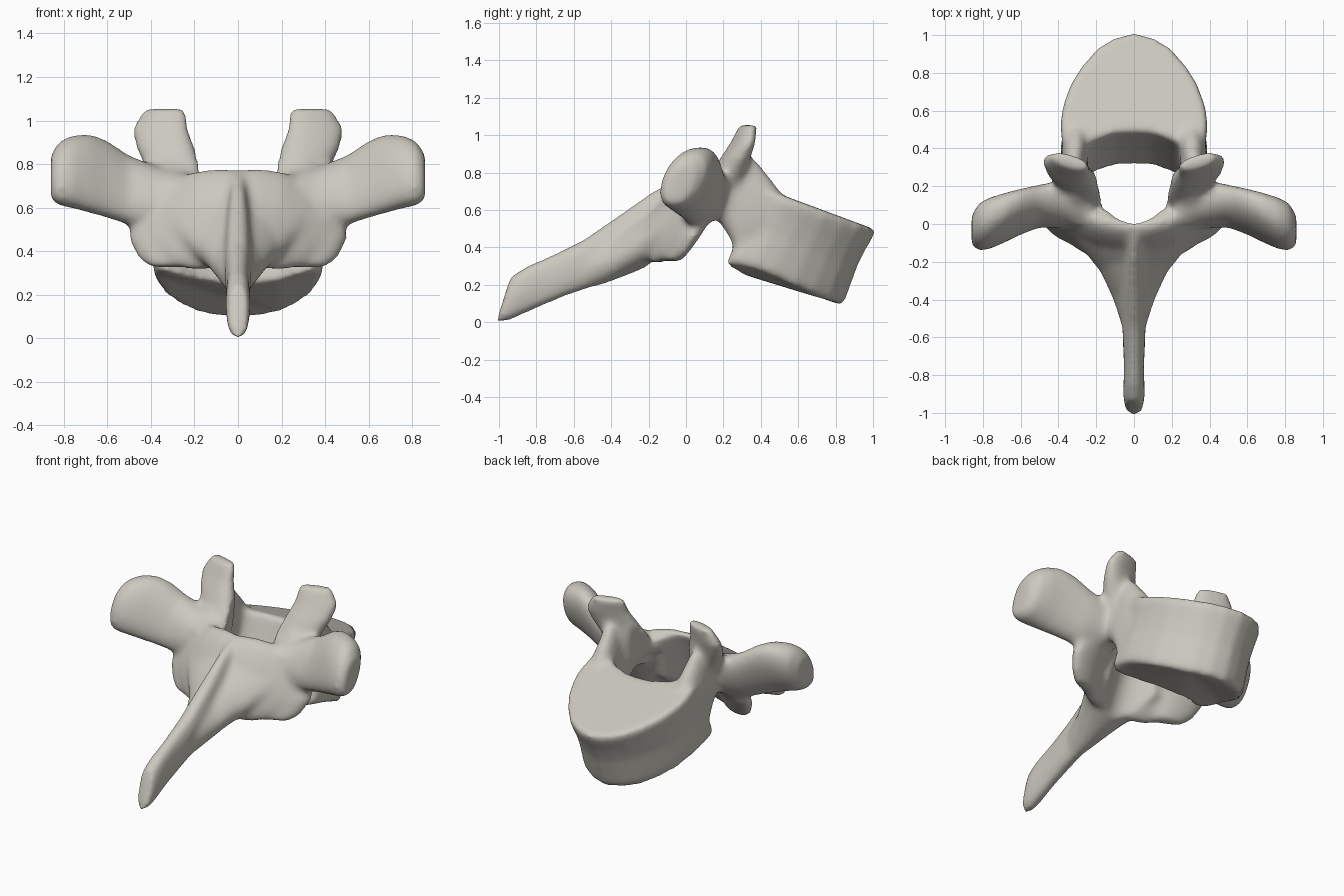
import bpy, bmesh, math
from mathutils import Vector

if "Cube" in bpy.data.objects:
    bpy.data.objects.remove(bpy.data.objects["Cube"], do_unlink=True)


def skin(bm, rings):
    """Close a stack of equal rings into a solid."""
    rows = [[bm.verts.new(p) for p in ring] for ring in rings]
    n = len(rows[0])
    for low, high in zip(rows, rows[1:]):
        for i in range(n):
            j = (i + 1) % n
            bm.faces.new((low[i], low[j], high[j], high[i]))
    bm.faces.new(rows[0][::-1])
    bm.faces.new(rows[-1])


def power(c, p):
    return math.copysign(abs(c) ** p, c)


def loft(bm, sections, u, v, side=1, p=1.0, n=28):
    """Oval sections (x, y, z, radius along u, radius along v)."""
    u, v = Vector(u), Vector(v)
    rings = []
    for x, y, z, a, b in sections:
        ring = []
        for i in range(n):
            t = math.tau * i / n
            q = Vector((x, y, z)) + u * a * power(math.cos(t), p) + v * b * power(math.sin(t), p)
            ring.append((q.x * side, q.y, q.z))
        rings.append(ring)
    skin(bm, rings)


def make_object(name, bm):
    bmesh.ops.recalc_face_normals(bm, faces=bm.faces)
    mesh = bpy.data.meshes.new(name)
    bm.to_mesh(mesh)
    bm.free()
    obj = bpy.data.objects.new(name, mesh)
    bpy.context.collection.objects.link(obj)
    return obj


bone = bmesh.new()

# Heart-shaped vertebral body, sheared between two sloping end plates
half = [(0, 0.49), (0.1, 0.485), (0.2, 0.45), (0.28, 0.4), (0.34, 0.385), (0.38, 0.43),
        (0.393, 0.54), (0.378, 0.64), (0.338, 0.75), (0.275, 0.85), (0.195, 0.94), (0.1, 0.997), (0, 1.02)]
outline = half + [(-x, y) for x, y in half[-2:0:-1]]
rings = []
for t, s in ((0, 0.98), (0.08, 1), (0.3, 0.98), (0.5, 0.96), (0.7, 0.97), (0.92, 1), (1, 0.98)):
    ring = []
    for x, y in outline:
        lip = 0.05 * abs(x / 0.39) ** 6
        x, y = x * s, 0.68 + (y - 0.68) * s
        bottom = Vector((x, y - 0.18, 0.282 - (y - 0.4) * 0.31 + lip))
        top = Vector((x, y, 0.685 - (y - 0.5) * 0.37))
        ring.append(bottom.lerp(top, t))
    rings.append(ring)
skin(bone, rings)

# Spinous process, running up into a narrow ridge
loft(bone, [(0, -0.977, 0.12, 0.05, 0.125), (0, -0.9, 0.153, 0.057, 0.145),
            (0, -0.75, 0.22, 0.053, 0.145), (0, -0.6, 0.288, 0.06, 0.15),
            (0, -0.4, 0.393, 0.06, 0.193), (0, -0.25, 0.485, 0.05, 0.213),
            (0, -0.13, 0.55, 0.05, 0.213)],
     (1, 0, 0), (0, 0.32, 1), p=0.8)

# Web flaring from the spinous process into the laminae
loft(bone, [(0, -0.54, 0.295, 0.063, 0.13), (0, -0.4, 0.345, 0.11, 0.145),
            (0, -0.25, 0.425, 0.18, 0.17), (0, -0.1, 0.53, 0.3, 0.215),
            (0, 0.03, 0.58, 0.36, 0.19)],
     (1, 0, 0), (0, 0.32, 1), p=1.15)

for side in (1, -1):
    # Lamina sheet
    loft(bone, [(-0.02, -0.1, 0.55, 0.08, 0.225), (0.1, -0.09, 0.55, 0.08, 0.23),
                (0.2, -0.065, 0.54, 0.08, 0.228), (0.3, -0.02, 0.53, 0.075, 0.2),
                (0.41, 0.035, 0.52, 0.065, 0.14), (0.48, 0.06, 0.51, 0.04, 0.08)],
         (0, 1, 0), (0, 0.4, 1), side, p=0.9)
    # Transverse process with a swollen tip
    loft(bone, [(0.22, 0.1, 0.66, 0.13, 0.1), (0.36, 0.105, 0.65, 0.115, 0.135),
                (0.5, 0.095, 0.68, 0.095, 0.16), (0.6, 0.065, 0.73, 0.1, 0.178),
                (0.68, 0.035, 0.757, 0.11, 0.182), (0.76, 0.005, 0.765, 0.12, 0.168),
                (0.82, -0.015, 0.757, 0.113, 0.148), (0.86, -0.035, 0.74, 0.07, 0.105)],
         (0, 1, -0.1), (0, 0.36, 1), side, p=0.9)
    # Superior articular facet
    loft(bone, [(0.25, 0.165, 0.64, 0.13, 0.1), (0.282, 0.215, 0.77, 0.14, 0.09),
                (0.335, 0.265, 0.88, 0.14, 0.068), (0.358, 0.305, 0.96, 0.136, 0.052),
                (0.335, 0.333, 1.055, 0.1, 0.036)],
         (0.95, 0.3, 0), (-0.3, 0.95, 0), side, p=0.85)
    # Pedicle bridging to the body
    loft(bone, [(0.3, 0.1, 0.68, 0.1, 0.1), (0.3, 0.18, 0.69, 0.09, 0.155),
                (0.305, 0.24, 0.655, 0.08, 0.22), (0.315, 0.28, 0.6, 0.07, 0.29),
                (0.315, 0.36, 0.615, 0.07, 0.27), (0.31, 0.44, 0.595, 0.07, 0.19),
                (0.3, 0.55, 0.5, 0.07, 0.14)],
         (1, 0, 0), (0, 0, 1), side)
    # Inferior articular facet
    loft(bone, [(0.3, 0.1, 0.72, 0.13, 0.1), (0.345, 0.05, 0.56, 0.15, 0.08),
                (0.365, 0.0, 0.46, 0.15, 0.065), (0.34, -0.05, 0.37, 0.13, 0.05),
                (0.32, -0.075, 0.325, 0.09, 0.04)],
         (0.93, 0.33, 0), (-0.33, 0.93, 0), side)

vertebra = make_object("vertebra", bone)

# Slanted egg-shaped cutter for the spinal canal
tunnel = bmesh.new()
rings = []
for z in (-0.1, 1.3):
    ring = []
    for i in range(48):
        c, s = math.cos(math.tau * i / 48), math.sin(math.tau * i / 48)
        ring.append((c * (0.215 + 0.05 * s), 0.235 + 0.25 * s + 0.45 * (z - 0.72), z))
    rings.append(ring)
skin(tunnel, rings)
canal_cutter = make_object("canal_cutter", tunnel)
canal_cutter.hide_render = True


def fuse(name):
    remesh = vertebra.modifiers.new(name, 'REMESH')
    remesh.mode = 'VOXEL'
    remesh.voxel_size = 0.014


# Fuse, cut the canal and soften every junction
fuse("fuse_parts")
cut = vertebra.modifiers.new("canal", 'BOOLEAN')
cut.operation = 'DIFFERENCE'
cut.solver = 'EXACT'
cut.object = canal_cutter
fuse("fuse_canal")
soften = vertebra.modifiers.new("soften", 'SMOOTH')
soften.factor = 0.5
soften.iterations = 18

graph = bpy.context.evaluated_depsgraph_get()
final = bpy.data.meshes.new_from_object(vertebra.evaluated_get(graph))
vertebra.modifiers.clear()
vertebra.data = final
bpy.data.objects.remove(canal_cutter, do_unlink=True)

# Bone colour and smooth shading
colour = (0.6, 0.58, 0.52, 1)
material = bpy.data.materials.new("pale bone")
material.use_nodes = True
material.diffuse_color = colour
shader = material.node_tree.nodes["Principled BSDF"]
shader.inputs["Base Color"].default_value = colour
shader.inputs["Roughness"].default_value = 0.6
final.materials.clear()
final.materials.append(material)
for face in final.polygons:
    face.use_smooth = True
    face.material_index = 0
